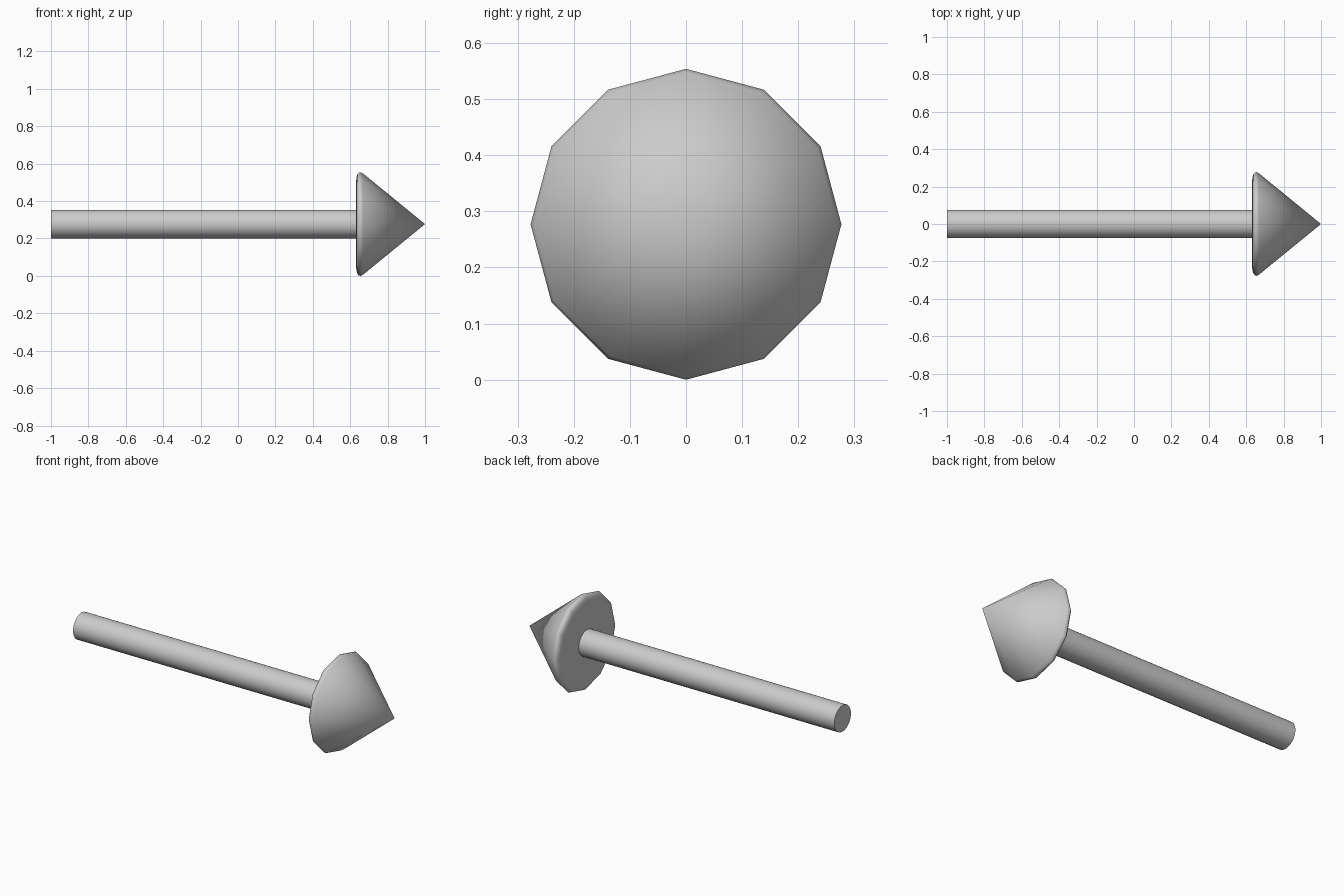
import bpy, bmesh
from math import cos, sin, tau

if "Cube" in bpy.data.objects:
    bpy.data.objects.remove(bpy.data.objects["Cube"])

AXIS_Z = 0.277


def lathe_x(name, profile, sides):
    """Revolve (x, radius) points about the x axis; zero radius makes a tip, open ends get a flat cap."""
    bm = bmesh.new()
    rings = []
    for x, r in profile:
        n = sides if r > 0 else 1
        rings.append([bm.verts.new((x, r * cos(tau * i / sides), r * sin(tau * i / sides)))
                      for i in range(n)])
    for a, b in zip(rings, rings[1:]):
        for i in range(sides):
            j = (i + 1) % sides
            quad = [a[i], a[j], b[j], b[i]] if len(b) > 1 else [a[i], a[j], b[0]]
            bm.faces.new(quad).smooth = True
    for ring in (rings[0], rings[-1]):
        if len(ring) > 1:
            cap = bm.faces.new(ring)
            cap.smooth = False
            for e in cap.edges:
                e.smooth = False
    bmesh.ops.recalc_face_normals(bm, faces=bm.faces)
    mesh = bpy.data.meshes.new(name)
    bm.to_mesh(mesh)
    bm.free()
    obj = bpy.data.objects.new(name, mesh)
    obj.location.z = AXIS_Z
    bpy.context.collection.objects.link(obj)
    return obj


# round shaft, ending just inside the head
lathe_x("arrow_shaft", [(-1.0, 0.076), (0.64, 0.076)], 32)

# twelve-sided head with a rounded rim
lathe_x("arrow_head", [(0.632, 0.235), (0.634, 0.252), (0.639, 0.267), (0.647, 0.275),
                       (0.656, 0.277), (0.668, 0.271), (1.0, 0.0)], 12)
